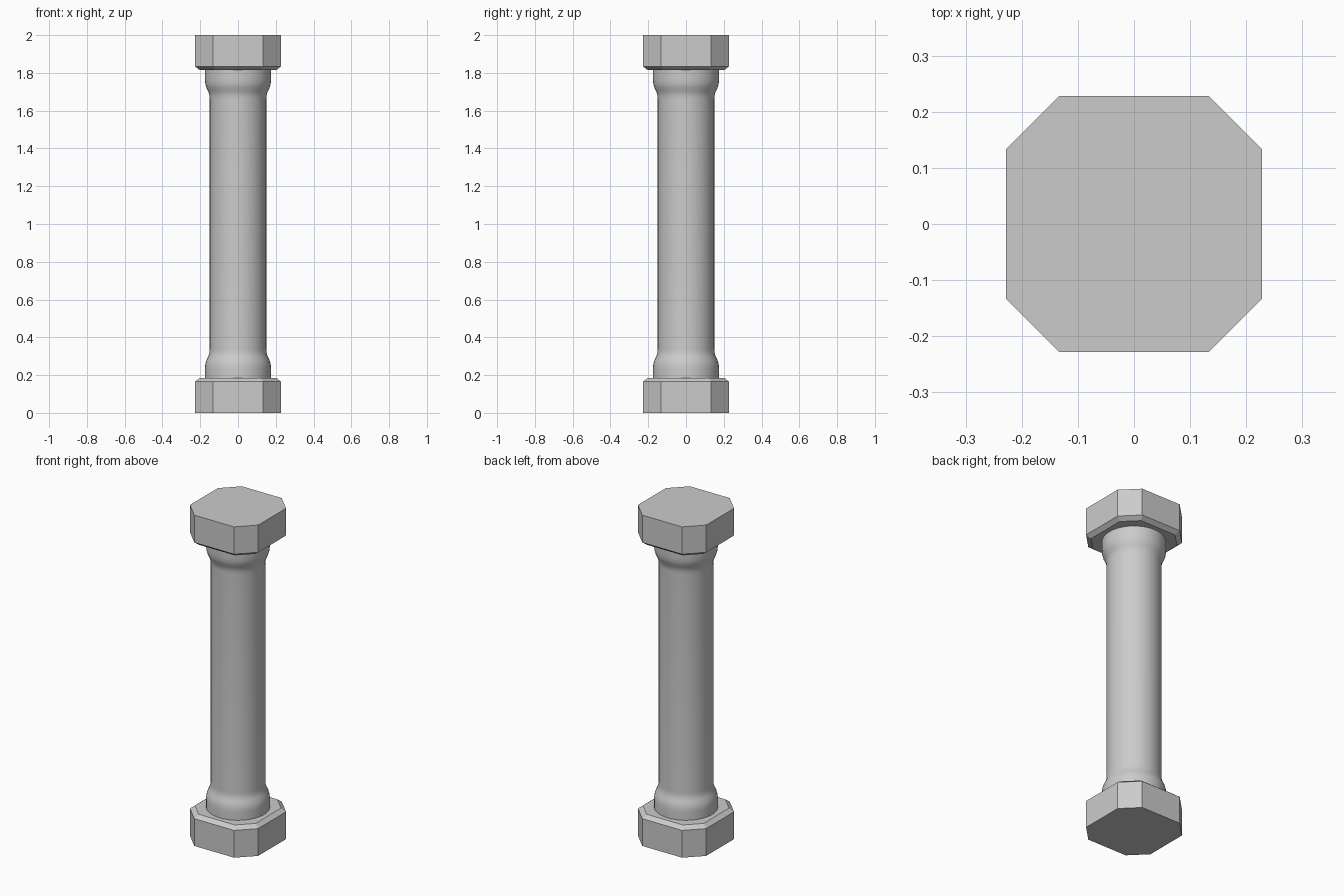
import bpy, bmesh, math

if "Cube" in bpy.data.objects:
    bpy.data.objects.remove(bpy.data.objects["Cube"])

H = 2.0


def make_object(name, rings, smooth):
    """Loft a closed solid through a list of equal-length point rings."""
    bm = bmesh.new()
    loops = [[bm.verts.new(p) for p in ring] for ring in rings]
    n = len(loops[0])
    for a, b in zip(loops, loops[1:]):
        for i in range(n):
            j = (i + 1) % n
            bm.faces.new((a[i], a[j], b[j], b[i]))
    bm.faces.new(loops[0][::-1])
    bm.faces.new(loops[-1])
    bmesh.ops.recalc_face_normals(bm, faces=bm.faces)
    mesh = bpy.data.meshes.new(name)
    bm.to_mesh(mesh)
    bm.free()
    obj = bpy.data.objects.new(name, mesh)
    bpy.context.collection.objects.link(obj)
    if smooth:
        bpy.ops.object.select_all(action='DESELECT')
        obj.select_set(True)
        bpy.context.view_layer.objects.active = obj
        bpy.ops.object.shade_smooth_by_angle(angle=math.radians(40))
    return obj


def octagon(half, corner, z):
    h, c = half, corner
    return [(h, -c, z), (h, c, z), (c, h, z), (-c, h, z),
            (-h, c, z), (-h, -c, z), (-c, -h, z), (c, -h, z)]


def circle(r, z, n=48):
    return [(r * math.cos(2 * math.pi * i / n), r * math.sin(2 * math.pi * i / n), z)
            for i in range(n)]


# Chamfered octagonal end blocks, the capital mirroring the plinth
block = [(0.228, 0.133, 0.0), (0.228, 0.133, 0.165), (0.203, 0.121, 0.185)]
make_object("plinth", [octagon(*b) for b in block], False)
make_object("capital", [octagon(h, c, H - z) for h, c, z in block], False)

# Round shaft with a flared collar at both ends
collar = [(0.175, 0.18), (0.175, 0.235), (0.173, 0.258), (0.168, 0.276),
          (0.160, 0.293), (0.154, 0.308), (0.151, 0.322), (0.150, 0.34)]
profile = collar + [(r, H - z) for r, z in reversed(collar)]
make_object("shaft", [circle(r, z) for r, z in profile], True)
